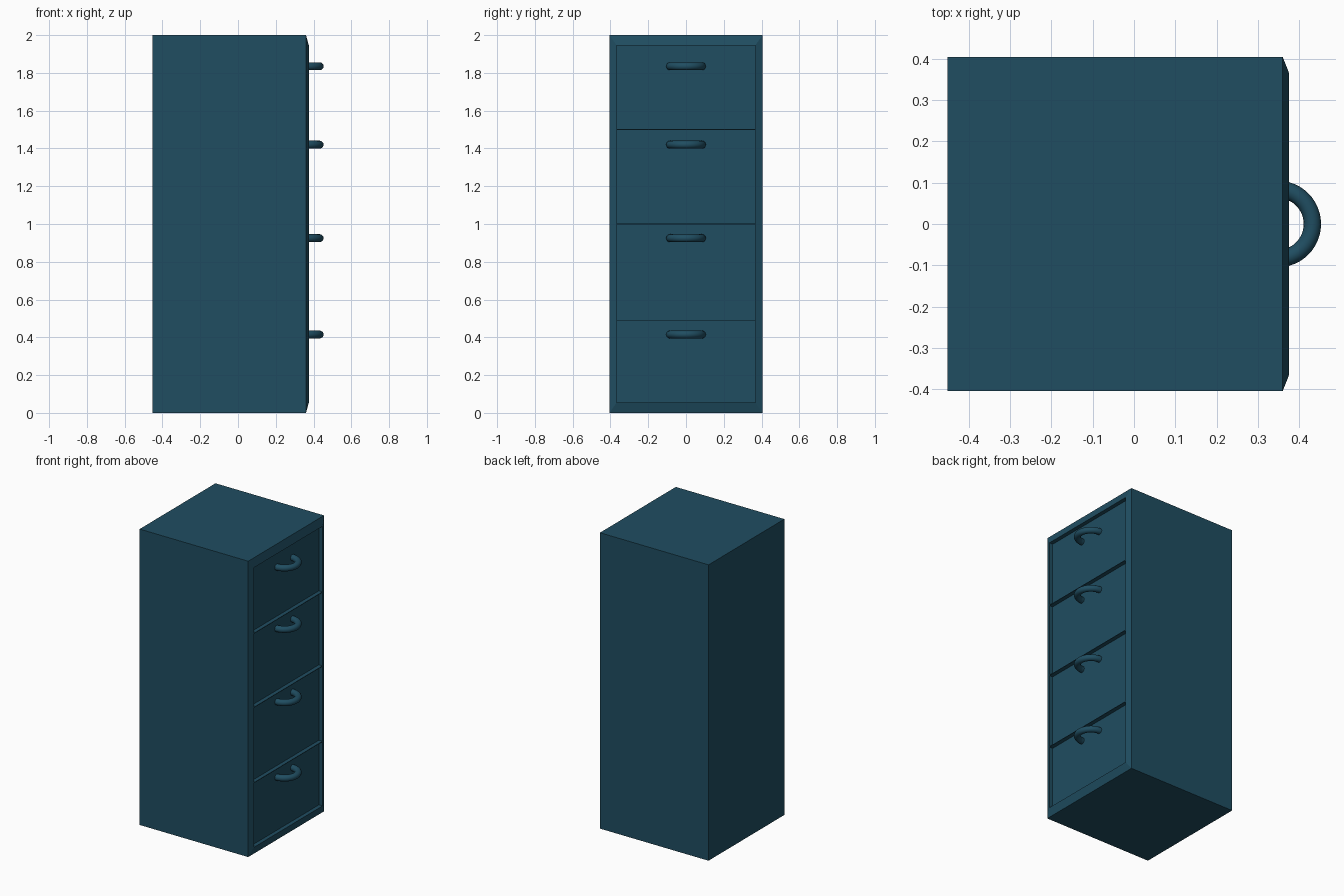
import bpy, bmesh
from math import pi, cos, sin
from mathutils import Vector, Matrix

if "Cube" in bpy.data.objects:
    bpy.data.objects.remove(bpy.data.objects["Cube"])

BACK, EDGE, FRONT, PANEL = -0.452, 0.36, 0.375, 0.348   # x positions
HALF_W, HALF_IN = 0.405, 0.367                          # outer and inner half widths
Z_LOW, Z_HIGH, HEIGHT = 0.055, 1.945, 2.0

paint = bpy.data.materials.new("blue_paint")
paint.diffuse_color = (0.014, 0.075, 0.12, 1)
paint.use_nodes = True
paint.node_tree.nodes["Principled BSDF"].inputs["Base Color"].default_value = paint.diffuse_color


def add_object(name, bm):
    bmesh.ops.recalc_face_normals(bm, faces=bm.faces)
    mesh = bpy.data.meshes.new(name)
    bm.to_mesh(mesh)
    bm.free()
    mesh.materials.append(paint)
    obj = bpy.data.objects.new(name, mesh)
    bpy.context.collection.objects.link(obj)
    return obj


# Cabinet: rectangular loops from back to front, then in to the drawer panel
bm = bmesh.new()
loops = []
for x, w, lo, hi in ((BACK, HALF_W, 0, HEIGHT), (EDGE, HALF_W, 0, HEIGHT),
                     (FRONT, HALF_IN, Z_LOW, Z_HIGH), (PANEL, HALF_IN, Z_LOW, Z_HIGH)):
    loops.append([bm.verts.new((x, y, z)) for y, z in ((-w, lo), (w, lo), (w, hi), (-w, hi))])
for a, b in zip(loops, loops[1:]):
    for i in range(4):
        j = (i + 1) % 4
        bm.faces.new((a[i], a[j], b[j], b[i]))
bm.faces.new(loops[0])
bm.faces.new(loops[-1])
add_object("cabinet_body", bm)

# Thin dividers between the recessed drawer fronts
for n, z in enumerate((0.49, 1.0, 1.50)):
    bm = bmesh.new()
    depth = FRONT - PANEL
    size = Matrix.Diagonal((depth, 2 * HALF_IN, 0.004, 1))
    bmesh.ops.create_cube(bm, size=1, matrix=Matrix.Translation((PANEL + depth / 2, 0, z)) @ size)
    add_object(f"drawer_divider_{n + 1}", bm)

# Half-ring handles
RING, TUBE, SIDES, STEPS = 0.084, 0.021, 16, 24
for n, z in enumerate((0.415, 0.925, 1.42, 1.835)):
    bm = bmesh.new()
    rings = []
    for s in range(STEPS + 1):
        a = -pi / 2 + pi * s / STEPS
        out = Vector((cos(a), sin(a), 0))
        centre = Vector((PANEL, 0, z)) + out * RING
        rings.append([bm.verts.new(centre + TUBE * (out * cos(2 * pi * k / SIDES)
                                   + Vector((0, 0, sin(2 * pi * k / SIDES)))))
                      for k in range(SIDES)])
    for a, b in zip(rings, rings[1:]):
        for k in range(SIDES):
            m = (k + 1) % SIDES
            bm.faces.new((a[k], a[m], b[m], b[k])).smooth = True
    bm.faces.new(rings[0])
    bm.faces.new(rings[-1])
    handle = add_object(f"drawer_handle_{n + 1}", bm)
    handle.data.set_sharp_from_angle(angle=pi / 4)
